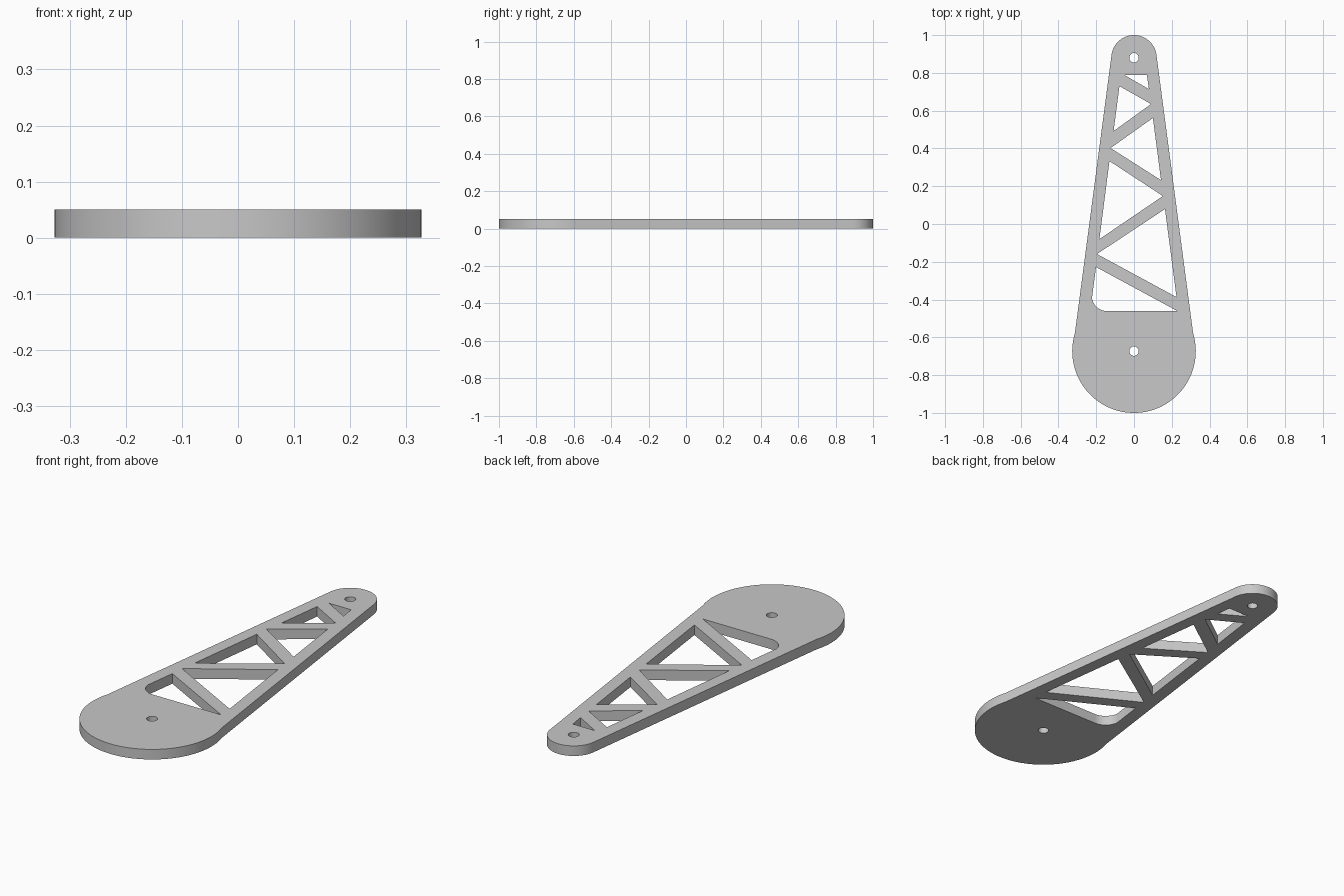
import bpy, bmesh
from math import pi, cos, sin, asin, radians

cube = bpy.data.objects.get("Cube")
if cube:
    bpy.data.objects.remove(cube, do_unlink=True)

THICK = 0.05
BIG_Y, BIG_R = -0.673, 0.327
TIP_Y, TIP_R = 0.88, 0.12
BOLT_R = 0.025


def arc(cx, cy, r, start, end, steps):
    """Points along a circular arc, both ends included."""
    angles = [start + (end - start) * i / steps for i in range(steps + 1)]
    return [(cx + r * cos(a), cy + r * sin(a)) for a in angles]


def circle(cx, cy, r, steps=32):
    return arc(cx, cy, r, 0, 2 * pi, steps)[:-1]


# Outer outline: round tip, straight tapering sides, large round base
tip_lift = asin(0.02 / TIP_R)
base_lift = asin(0.095 / BIG_R)
outline = (arc(0, TIP_Y, TIP_R, tip_lift, pi - tip_lift, 40)
           + arc(0, BIG_Y, BIG_R, pi - base_lift, 2 * pi + base_lift, 80))

# Truss windows between the zigzag braces, from tip to base
windows = [
    [(-0.053, 0.79), (0.068, 0.79), (0.079, 0.714)],
    [(-0.077, 0.73), (0.09, 0.635), (-0.108, 0.492)],
    [(0.1, 0.561), (0.143, 0.232), (-0.124, 0.402)],
    [(-0.13, 0.333), (0.153, 0.148), (-0.183, -0.08)],
    [(0.164, 0.079), (0.225, -0.387), (-0.196, -0.159)],
    [(-0.201, -0.228)] + arc(-0.143, -0.381, 0.08, radians(187), radians(270), 14)
    + [(0.23, -0.461)],
]
bolt_holes = [circle(0, BIG_Y, BOLT_R), circle(0, TIP_Y, BOLT_R)]

# Filled flat curve with holes, extruded to the plate thickness
curve = bpy.data.curves.new("truss_arm", "CURVE")
curve.dimensions = "2D"
curve.fill_mode = "BOTH"
curve.extrude = THICK / 2
for loop in [outline] + windows + bolt_holes:
    spline = curve.splines.new("POLY")
    spline.points.add(len(loop) - 1)
    for point, (x, y) in zip(spline.points, loop):
        point.co = (x, y, 0, 1)
    spline.use_cyclic_u = True

arm = bpy.data.objects.new("truss_arm", curve)
bpy.context.collection.objects.link(arm)
arm.location.z = THICK / 2
bpy.ops.object.select_all(action="DESELECT")
arm.select_set(True)
bpy.context.view_layer.objects.active = arm
bpy.ops.object.convert(target="MESH")
arm = bpy.context.object

# Weld caps to walls and face everything outward
bm = bmesh.new()
bm.from_mesh(arm.data)
bmesh.ops.remove_doubles(bm, verts=bm.verts, dist=0.0001)
bmesh.ops.recalc_face_normals(bm, faces=bm.faces)
bm.to_mesh(arm.data)
bm.free()

# Plain grey material
grey = bpy.data.materials.new("light_grey")
grey.use_nodes = True
colour = (0.58, 0.58, 0.58, 1)
grey.diffuse_color = colour
grey.node_tree.nodes["Principled BSDF"].inputs["Base Color"].default_value = colour
arm.data.materials.clear()
arm.data.materials.append(grey)

bpy.ops.object.shade_smooth_by_angle(angle=radians(30))
